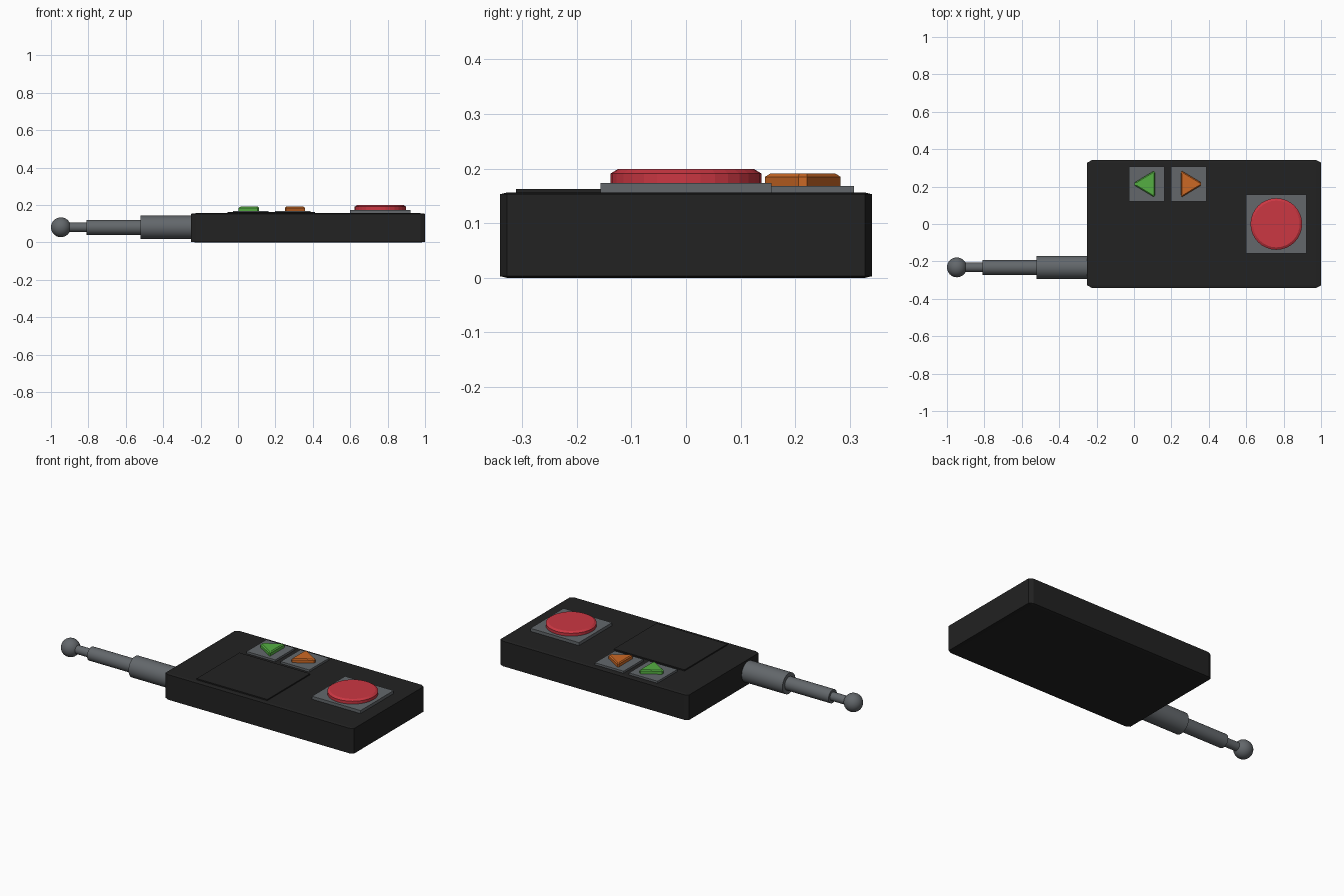
import bpy, bmesh, math
from mathutils import Matrix

if "Cube" in bpy.data.objects:
    bpy.data.objects.remove(bpy.data.objects["Cube"])


def material(name, rgb):
    m = bpy.data.materials.new(name)
    m.diffuse_color = (*rgb, 1)
    m.use_nodes = True
    m.node_tree.nodes["Principled BSDF"].inputs["Base Color"].default_value = m.diffuse_color
    return m


BLACK = material("black plastic", (0.016, 0.016, 0.016))
GREY = material("grey metal", (0.125, 0.137, 0.148))
RED = material("red", (0.60, 0.038, 0.055))
GREEN = material("green", (0.09, 0.43, 0.055))
ORANGE = material("orange", (0.60, 0.14, 0.018))


def finish(name, bm, mat, smooth=False):
    bmesh.ops.recalc_face_normals(bm, faces=bm.faces)
    me = bpy.data.meshes.new(name)
    bm.to_mesh(me)
    bm.free()
    me.materials.append(mat)
    ob = bpy.data.objects.new(name, me)
    bpy.context.collection.objects.link(ob)
    if smooth:
        bpy.context.view_layer.objects.active = ob
        ob.select_set(True)
        bpy.ops.object.shade_smooth_by_angle(angle=math.radians(30))
        ob.select_set(False)
    return ob


def box(name, x, y, z, mat, bevel=0.0):
    """Box between limits; bevel is cut before scaling to size."""
    bm = bmesh.new()
    bmesh.ops.create_cube(bm, size=2)
    if bevel:
        bmesh.ops.bevel(bm, geom=bm.edges[:], offset=bevel, segments=1,
                        affect='EDGES', profile=0.5)
    for v in bm.verts:
        for i, (a, b) in enumerate((x, y, z)):
            v.co[i] = (a + b) / 2 + v.co[i] * (b - a) / 2
    return finish(name, bm, mat)


def chamfered_button(name, outline, z0, z1, z2, centre, shrink, mat):
    """Upright outline topped by a chamfer shrinking toward the centre."""
    bm = bmesh.new()
    cx, cy = centre
    rings = [[bm.verts.new((cx + (px - cx) * s, cy + (py - cy) * s, z))
              for px, py in outline]
             for z, s in ((z0, 1), (z1, 1), (z2, shrink))]
    n = len(outline)
    for low, high in zip(rings, rings[1:]):
        for i in range(n):
            j = (i + 1) % n
            bm.faces.new((low[i], low[j], high[j], high[i]))
    bm.faces.new(rings[0][::-1])
    bm.faces.new(rings[-1])
    return finish(name, bm, mat)


# Housing and screen
box("housing", (-0.25, 1.0), (-0.341, 0.341), (0, 0.156), BLACK, 0.038)
box("screen", (-0.057, 0.412), (-0.311, 0.095), (0.15, 0.163), BLACK)

# Large round button on its square plate
box("round_button_plate", (0.6, 0.922), (-0.157, 0.157), (0.15, 0.174), GREY)
circle = [(0.761 + 0.138 * math.cos(math.tau * i / 32),
           0.138 * math.sin(math.tau * i / 32)) for i in range(32)]
chamfered_button("round_button", circle, 0.17, 0.191, 0.199, (0.761, 0), 0.905, RED)

# Arrow buttons: blunted triangles, one pointing each way
ARROW = [(0, -0.064), (0.007, -0.069), (0.108, -0.008),
         (0.108, 0.008), (0.007, 0.069), (0, 0.064)]
for side, px, base, d, mat in (("left", -0.028, 0.112, -1, GREEN),
                               ("right", 0.198, 0.25, 1, ORANGE)):
    box(side + "_arrow_plate", (px, px + 0.19), (0.121, 0.308), (0.15, 0.168), GREY)
    pts = [(base + d * x, 0.214 + y) for x, y in ARROW]
    chamfered_button(side + "_arrow_button", pts, 0.165, 0.185, 0.191,
                     (base + d * 0.04, 0.214), 0.86, mat)

# Telescopic antenna along -x with a ball tip
AY, AZ = -0.232, 0.081
for name, x0, x1, r in (("antenna_base", -0.52, -0.24, 0.062),
                        ("antenna_middle", -0.81, -0.51, 0.04),
                        ("antenna_tip", -0.93, -0.80, 0.025)):
    bm = bmesh.new()
    bmesh.ops.create_cone(bm, cap_ends=True, segments=32, radius1=r, radius2=r,
                          depth=x1 - x0,
                          matrix=Matrix.Translation(((x0 + x1) / 2, AY, AZ))
                          @ Matrix.Rotation(math.pi / 2, 4, 'Y'))
    finish(name, bm, GREY, True)
bm = bmesh.new()
bmesh.ops.create_uvsphere(bm, u_segments=32, v_segments=16, radius=0.053,
                          matrix=Matrix.Translation((-0.947, AY, AZ)))
finish("antenna_ball", bm, GREY, True)
